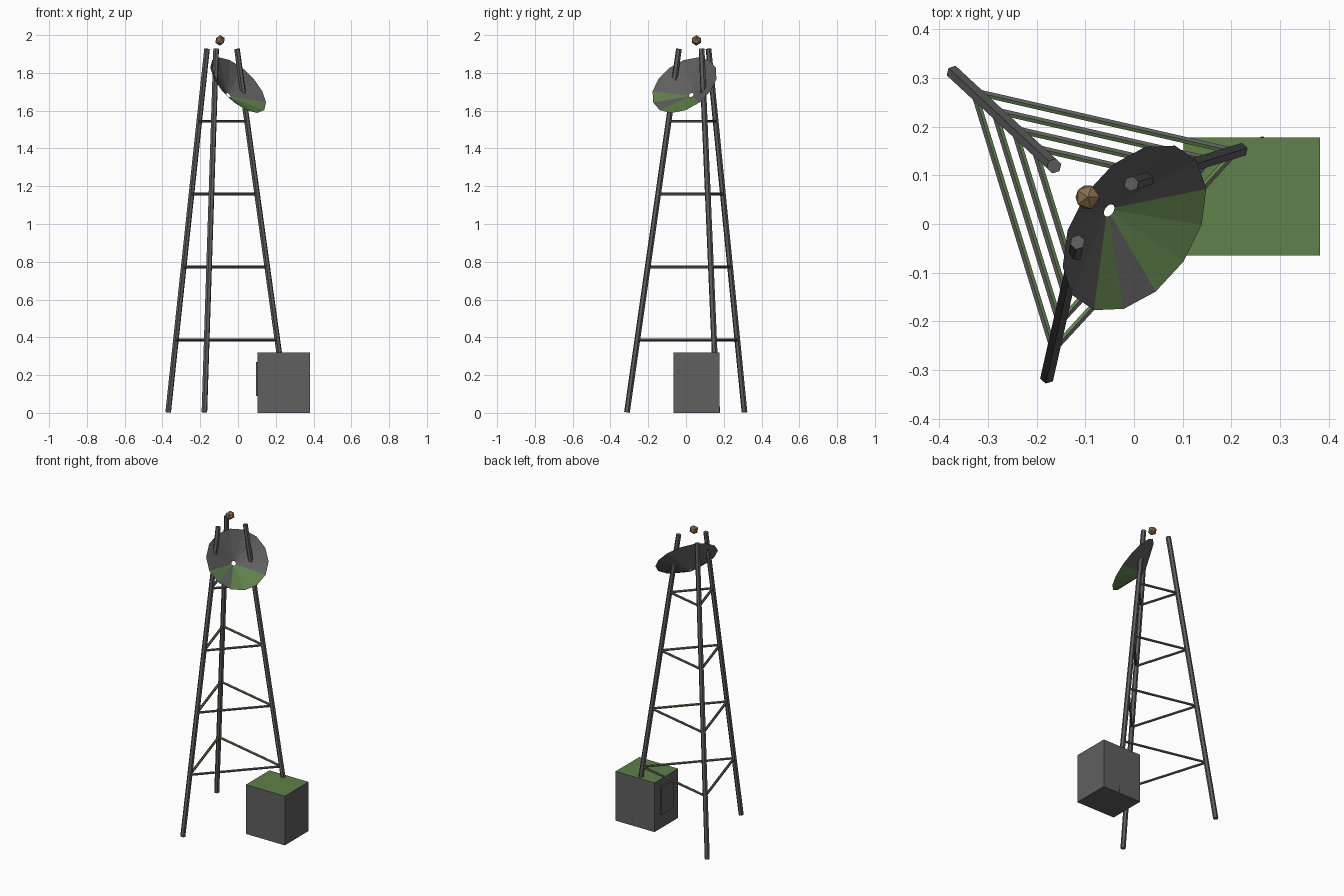
import bpy, bmesh
from math import cos, sin, pi, tau
from mathutils import Vector

cube = bpy.data.objects.get("Cube")
if cube:
    bpy.data.objects.remove(cube, do_unlink=True)


def material(name, rgb):
    m = bpy.data.materials.new(name)
    m.use_nodes = True
    color = (*rgb, 1)
    m.diffuse_color = color
    m.node_tree.nodes["Principled BSDF"].inputs["Base Color"].default_value = color
    return m


gray = material("dark gray metal", (0.115, 0.115, 0.118))
green = material("moss green", (0.115, 0.22, 0.07))
brown = material("lamp brown", (0.26, 0.16, 0.08))


def finish(name, bm, mats, rule=None):
    """Turn a bmesh into a flat shaded object, colouring faces by a rule."""
    bm.normal_update()
    if rule:
        for i, f in enumerate(bm.faces):
            f.material_index = int(rule(i, f))
    mesh = bpy.data.meshes.new(name)
    bm.to_mesh(mesh)
    bm.free()
    for m in mats:
        mesh.materials.append(m)
    obj = bpy.data.objects.new(name, mesh)
    bpy.context.collection.objects.link(obj)
    return obj


def bar(name, p0, p1, r, mats, rule=None, sides=6):
    """Capped prism between two points with one edge on top."""
    bm = bmesh.new()
    d = (p1 - p0).normalized()
    side = d.cross(Vector((0, 0, 1))).normalized()
    up = side.cross(d)
    angles = [pi / 2 + tau * k / sides for k in range(sides)]
    rings = [[bm.verts.new(p + r * (cos(a) * side + sin(a) * up)) for a in angles]
             for p in (p0, p1)]
    for k in range(sides):
        n = (k + 1) % sides
        bm.faces.new((rings[0][k], rings[0][n], rings[1][n], rings[1][k]))
    for ring in rings:
        bm.faces.new(ring)
    bmesh.ops.recalc_face_normals(bm, faces=bm.faces)
    return finish(name, bm, mats, rule)


def box(name, lo, hi, mats, rule=None):
    bm = bmesh.new()
    bmesh.ops.create_cube(bm, size=1)
    lo, hi = Vector(lo), Vector(hi)
    for v in bm.verts:
        v.co = (lo + hi) / 2 + v.co * (hi - lo)
    return finish(name, bm, mats, rule)


# Tower: three legs narrowing to a quarter of the base
axis = Vector((-0.095, 0.055, 0))
height = 1.93
feet = [Vector((-0.37, 0.31, 0)), Vector((-0.178, -0.313, 0)), Vector((0.262, 0.165, 0))]


def on_leg(i, t):
    p = axis + (feet[i % 3] - axis) * (1 - 0.75 * t)
    p.z = height * t
    return p


names = ("back_leg", "front_leg", "left_leg")
for i in range(3):
    bar(names[i], on_leg(i, 0.0015), on_leg(i, 0.9985), 0.0155, [gray])

# Cross braces, mossy on the upper inner face
for level in range(1, 5):
    for i in range(3):
        a, b = on_leg(i, level / 5), on_leg(i + 1, level / 5)
        inward = axis - (a + b) / 2
        inward.z = 0
        bar(f"brace_{level}_{names[i]}", a, b, 0.0078, [gray, green],
            lambda k, f, inw=inward: f.normal.z > 0.6 and f.normal.dot(inw) > 0)

# Dish: open shallow cone with a small hole in the middle
facing = Vector((0.634, -0.436, 0.64)).normalized()
across = Vector((0, 0, 1)).cross(facing).normalized()
down = across.cross(facing).normalized()
if down.z > 0:
    down = -down
rim_centre = Vector((0.001, -0.008, 1.735))
segments = 14
bm = bmesh.new()
rings = []
for radius, depth in ((0.014, 0.082), (0.191, 0)):
    rings.append([bm.verts.new(rim_centre - facing * depth
                  + radius * (cos(tau * k / segments) * down + sin(tau * k / segments) * across))
                  for k in range(segments)])
for k in range(segments):
    n = (k + 1) % segments
    bm.faces.new((rings[0][k], rings[1][k], rings[1][n], rings[0][n]))
bm.normal_update()
if bm.faces[:][0].normal.dot(facing) < 0:
    bmesh.ops.reverse_faces(bm, faces=bm.faces[:])
mossy = {0, 1, segments - 1, segments - 3}
finish("dish", bm, [gray, green], lambda k, f: k in mossy)

# Lamp above the tower
bm = bmesh.new()
bmesh.ops.create_icosphere(bm, subdivisions=1, radius=0.028)
bmesh.ops.translate(bm, verts=bm.verts, vec=axis + Vector((0, 0, 1.972)))
finish("lamp", bm, [brown])

# Equipment cabinet with a mossy roof and a door facing the tower
box("cabinet", (0.102, -0.065, 0), (0.382, 0.178, 0.32), [gray, green],
    lambda k, f: f.normal.z > 0.5)
box("cabinet_door", (0.094, -0.005, 0.09), (0.103, 0.115, 0.27), [gray])
